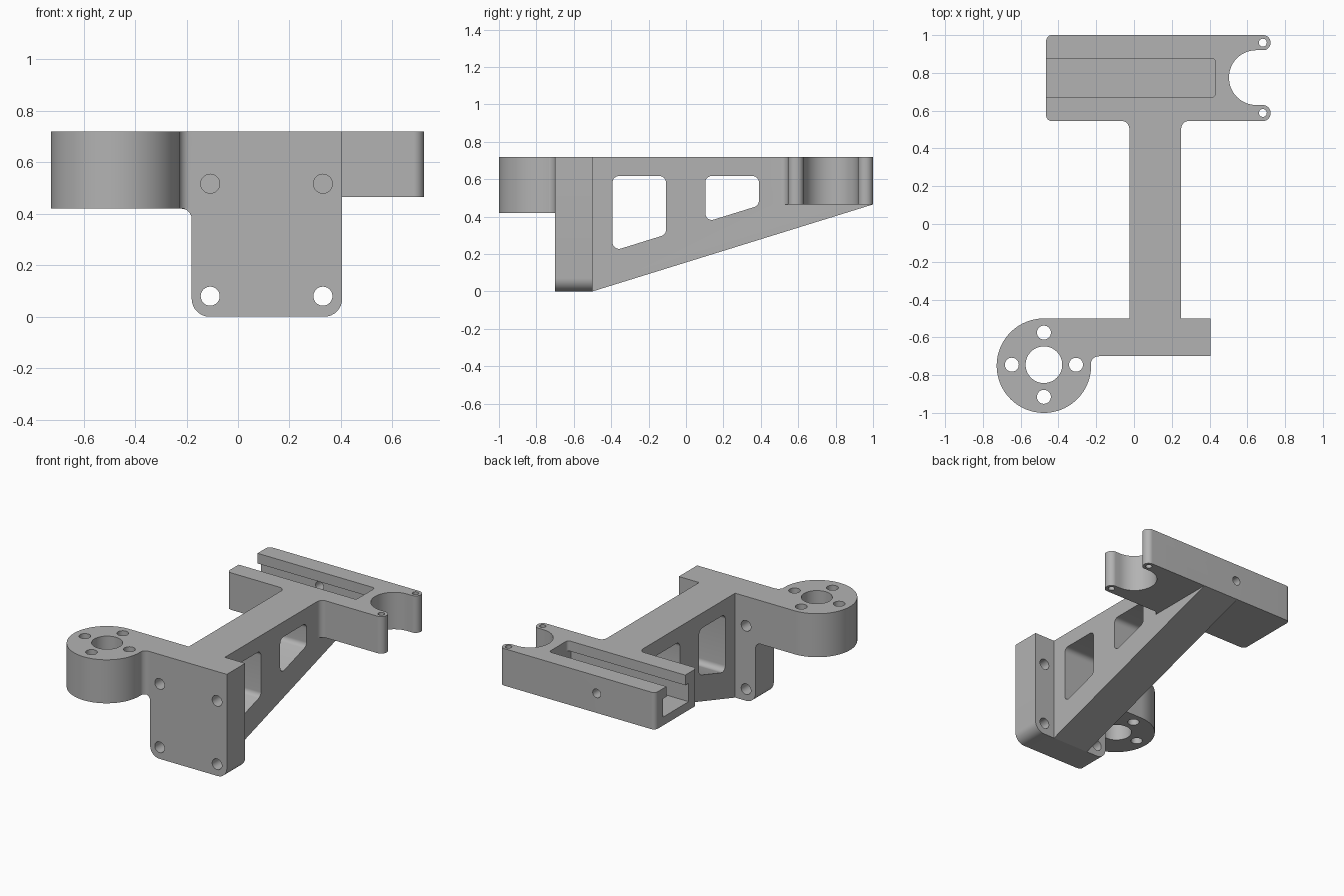
import bpy, bmesh, math
from mathutils import Vector

if "Cube" in bpy.data.objects:
    bpy.data.objects.remove(bpy.data.objects["Cube"])

grey = bpy.data.materials.new("plain grey")
grey.diffuse_color = (0.45, 0.45, 0.45, 1)
grey.use_nodes = True
grey.node_tree.nodes["Principled BSDF"].inputs["Base Color"].default_value = grey.diffuse_color


def rounded(points, steps=8):
    """Outline from (u, v[, radius]) corners, each corner optionally filleted."""
    out = []
    n = len(points)
    for i, p in enumerate(points):
        c = Vector(p[:2])
        r = p[2] if len(p) > 2 else 0
        if not r:
            out.append(c)
            continue
        a = (Vector(points[i - 1][:2]) - c).normalized()
        b = (Vector(points[(i + 1) % n][:2]) - c).normalized()
        half = a.angle(b) / 2
        mid = c + (a + b).normalized() * (r / math.sin(half))
        start = c + a * (r / math.tan(half)) - mid
        end = c + b * (r / math.tan(half)) - mid
        a0 = math.atan2(start.y, start.x)
        sweep = math.atan2(end.y, end.x) - a0
        sweep = (sweep + math.pi) % (2 * math.pi) - math.pi
        for k in range(steps + 1):
            t = a0 + sweep * k / steps
            out.append(mid + Vector((math.cos(t), math.sin(t))) * r)
    return out


def circle(u, v, r, n=32):
    return [Vector((u + r * math.cos(2 * math.pi * k / n),
                    v + r * math.sin(2 * math.pi * k / n))) for k in range(n)]


def prism(name, outline, axis, lo, hi):
    """Extrude a 2D outline along an axis from lo to hi."""
    place = {"x": lambda p: (lo, p[0], p[1]),
             "y": lambda p: (p[0], lo, p[1]),
             "z": lambda p: (p[0], p[1], lo)}[axis]
    bm = bmesh.new()
    face = bm.faces.new([bm.verts.new(place(p)) for p in outline])
    ext = bmesh.ops.extrude_face_region(bm, geom=[face])
    move = Vector([hi - lo if a == axis else 0 for a in "xyz"])
    bmesh.ops.translate(bm, vec=move,
                        verts=[g for g in ext["geom"] if isinstance(g, bmesh.types.BMVert)])
    bmesh.ops.recalc_face_normals(bm, faces=bm.faces)
    mesh = bpy.data.meshes.new(name)
    bm.to_mesh(mesh)
    bm.free()
    mesh.materials.append(grey)
    obj = bpy.data.objects.new(name, mesh)
    bpy.context.collection.objects.link(obj)
    return obj


def combine(target, tool, operation):
    mod = target.modifiers.new("combine", "BOOLEAN")
    mod.operation = operation
    mod.solver = "EXACT"
    mod.object = tool
    bpy.context.view_layer.objects.active = target
    bpy.ops.object.modifier_apply(modifier=mod.name)
    bpy.data.objects.remove(tool)


TOP = 0.72
CX, CY = -0.477, -0.75   # ring mount centre

# Upright mounting plate with the arm leading to the ring
bracket = prism("bracket", rounded([
    (-0.18, 0, 0.07), (0.405, 0, 0.07), (0.405, TOP), (CX, TOP),
    (CX, 0.42), (-0.18, 0.42, 0.04)]), "y", -0.7, -0.5)

solids = [
    # Ring mount and its fillet into the plate
    prism("ring", circle(CX, CY, 0.25, 96), "z", 0.42, TOP),
    prism("ring_fillet", rounded([
        (-0.35, -0.78), (-0.23, -0.78), (-0.23, -0.7, 0.045),
        (-0.15, -0.7), (-0.15, -0.65), (-0.35, -0.65)]), "z", 0.42, TOP),
    # Tapered web
    prism("web", rounded([
        (-0.6, 0.01), (-0.5, 0), (1, 0.465), (0.9, 0.6), (0.6, 0.6),
        (0.5, TOP), (-0.6, TOP)]), "x", -0.025, 0.25),
    # Rear rail block with forked end
    prism("rail_block", rounded([
        (-0.465, 0.545, 0.03), (-0.025, 0.545, 0.04), (-0.025, 0.45),
        (0.25, 0.45), (0.25, 0.545, 0.04), (0.723, 0.545, 0.041),
        (0.723, 0.63, 0.041), (0.503, 0.63, 0.144), (0.503, 0.92, 0.144),
        (0.723, 0.92, 0.039), (0.723, 1, 0.039), (-0.465, 1, 0.03)], 14),
        "z", 0.465, TOP),
]
for s in solids:
    combine(bracket, s, "UNION")

cutters = [
    # T-shaped slot: narrow mouth, wider channel
    prism("slot_mouth", rounded([
        (-0.6, 0.672), (0.432, 0.672, 0.02), (0.432, 0.877, 0.02), (-0.6, 0.877)]),
        "z", 0.6, 0.8),
    prism("slot_channel", rounded([
        (-0.6, 0.635), (0.432, 0.635), (0.432, 0.914), (-0.6, 0.914)]),
        "z", 0.523, 0.65),
    prism("side_hole", circle(-0.018, 0.6, 0.03), "y", 0.8, 1.1),
    # Web windows
    prism("window_large", rounded([
        (-0.393, 0.215, 0.035), (-0.107, 0.304, 0.035),
        (-0.107, 0.617, 0.035), (-0.393, 0.617, 0.035)]), "x", -0.1, 0.35),
    prism("window_small", rounded([
        (0.103, 0.37, 0.035), (0.39, 0.459, 0.035),
        (0.39, 0.617, 0.035), (0.103, 0.617, 0.035)]), "x", -0.1, 0.35),
    prism("ring_bore", circle(CX, CY + 0.005, 0.097, 64), "z", 0.3, 0.8),
]
# Ring bolt holes
for dx, dy in ((1, 0), (-1, 0), (0, 1), (0, -1)):
    cutters.append(prism("ring_hole", circle(CX + 0.17 * dx, CY + 0.005 + 0.17 * dy, 0.037),
                         "z", 0.3, 0.8))
# Plate bolt holes
for x in (-0.108, 0.33):
    for z in (0.08, 0.517):
        cutters.append(prism("plate_hole", circle(x, z, 0.037), "y", -0.75, -0.45))
# Fork tip holes
for y in (0.588, 0.96):
    cutters.append(prism("tip_hole", circle(0.682, y, 0.021, 24), "z", 0.3, 0.8))
for c in cutters:
    combine(bracket, c, "DIFFERENCE")

bpy.ops.object.select_all(action="DESELECT")
bracket.select_set(True)
bpy.context.view_layer.objects.active = bracket
bpy.ops.object.shade_smooth_by_angle(angle=math.radians(30))
